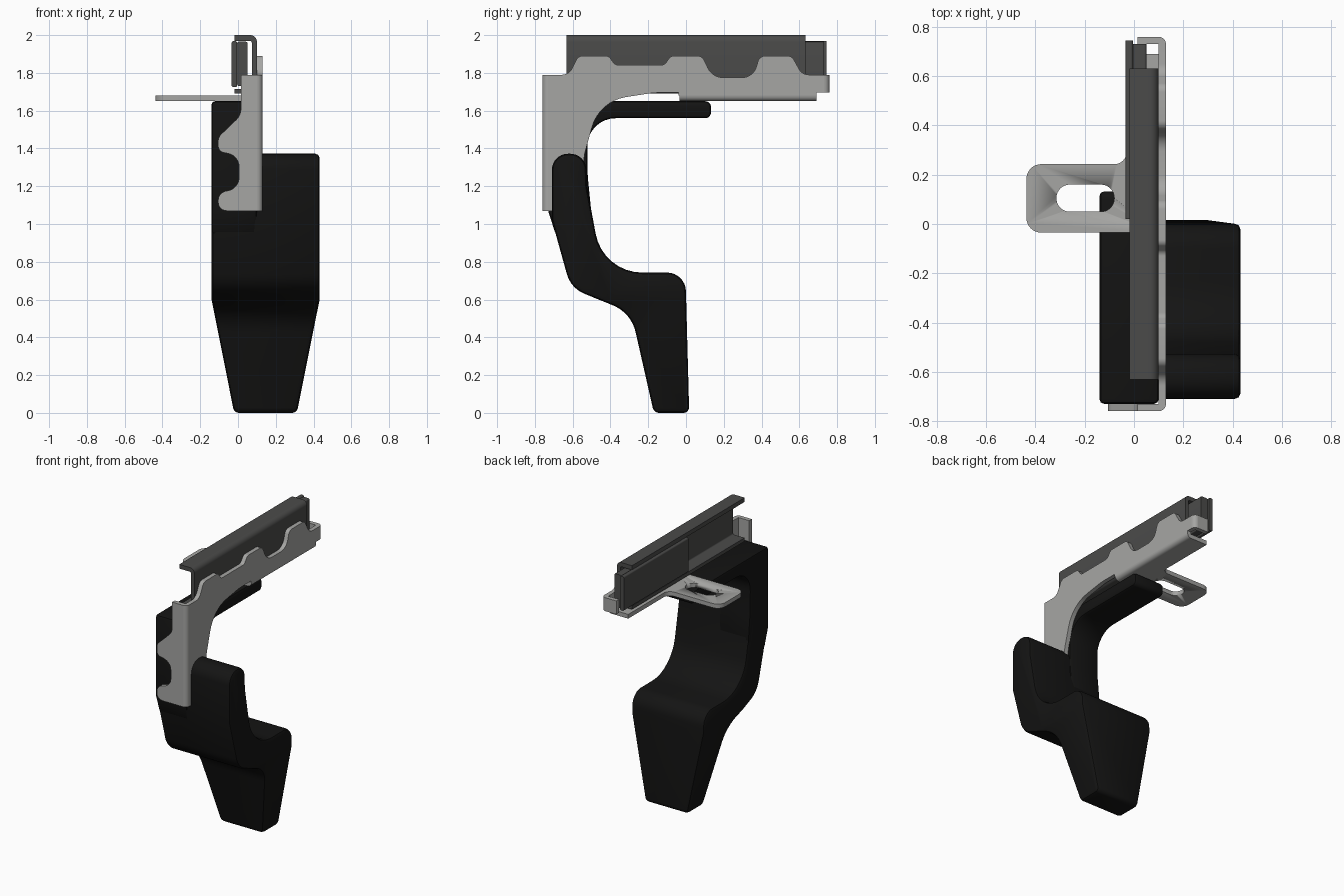
import bpy, bmesh, math
from mathutils import Vector

if "Cube" in bpy.data.objects:
    bpy.data.objects.remove(bpy.data.objects["Cube"])


def material(name, v):
    m = bpy.data.materials.new(name)
    m.diffuse_color = (v, v, v * 0.97, 1)
    m.use_nodes = True
    m.node_tree.nodes["Principled BSDF"].inputs["Base Color"].default_value = m.diffuse_color
    return m


BLACK, DARK, STEEL = material("black", 0.007), material("dark", 0.07), material("steel", 0.38)


def rounded(points, steps=8):
    """Fillet each (u, v, radius) corner of a closed outline."""
    out, n = [], len(points)
    for i, p in enumerate(points):
        c = Vector(p[:2])
        r = p[2] if len(p) > 2 else 0
        a = Vector(points[i - 1][:2]) - c
        b = Vector(points[(i + 1) % n][:2]) - c
        half = a.angle(b) / 2
        if r == 0 or half > 1.55:
            out.append(c)
            continue
        t = min(r / math.tan(half), a.length * 0.49, b.length * 0.49)
        r = t * math.tan(half)
        a.normalize()
        b.normalize()
        centre = c + (a + b).normalized() * (r / math.sin(half))
        s, e = c + a * t - centre, c + b * t - centre
        sweep = s.angle_signed(e)
        a0 = math.atan2(s.y, s.x)
        for k in range(steps + 1):
            g = a0 - sweep * k / steps
            out.append(centre + Vector((math.cos(g), math.sin(g))) * r)
    return out


def prism(name, points, axis, lo, hi, mat, bevel=0, shape=None):
    """Extrude an outline along an axis; outlines are (y,z), (x,z) or (x,y)."""
    put = {"x": lambda u, v: (lo, u, v), "y": lambda u, v: (u, lo, v), "z": lambda u, v: (u, v, lo)}[axis]
    bm = bmesh.new()
    face = bm.faces.new([bm.verts.new(put(*p)) for p in rounded(points)])
    res = bmesh.ops.extrude_face_region(bm, geom=[face])
    move = Vector([(hi - lo) * (axis == k) for k in "xyz"])
    bmesh.ops.translate(bm, vec=move, verts=[g for g in res["geom"] if isinstance(g, bmesh.types.BMVert)])
    bmesh.ops.remove_doubles(bm, verts=bm.verts, dist=0.0005)
    if shape:
        shape(bm)
    bmesh.ops.recalc_face_normals(bm, faces=bm.faces)
    if bevel:
        edges = [e for e in bm.edges if e.is_manifold and e.is_convex and e.calc_face_angle() > math.radians(50)]
        bmesh.ops.bevel(bm, geom=edges, offset=bevel, segments=2, profile=0.5, affect="EDGES", clamp_overlap=False)
    me = bpy.data.meshes.new(name)
    bm.to_mesh(me)
    bm.free()
    ob = bpy.data.objects.new(name, me)
    bpy.context.collection.objects.link(ob)
    me.materials.append(mat)
    bpy.ops.object.select_all(action="DESELECT")
    ob.select_set(True)
    bpy.context.view_layer.objects.active = ob
    bpy.ops.object.shade_smooth_by_angle(angle=math.radians(35))
    return ob


def rect(u0, u1, v0, v1, r=0):
    return [(u0, v0, r), (u1, v0, r), (u1, v1, r), (u0, v1, r)]


def bend(name, cu, cv, su, sv, axis, lo, hi):
    """Quarter-round sheet metal bend."""
    pts = [(cu, cv)] + [(cu + su * 0.03 * math.cos(k * math.pi / 12),
                         cv + sv * 0.03 * math.sin(k * math.pi / 12)) for k in range(7)]
    prism(name, pts, axis, lo, hi, STEEL)


# Lever: wide paddle that tapers toward its tip
def taper(bm):
    bmesh.ops.bisect_plane(bm, geom=bm.verts[:] + bm.edges[:] + bm.faces[:],
                           plane_co=(0, 0, 0.6), plane_no=(0, 0, 1))
    for v in bm.verts:
        if v.co.z < 0.6:
            k = 1 - 0.42 * (0.6 - v.co.z) / 0.6
            v.co.x = 0.145 + (v.co.x - 0.145) * k


prism("lever_paddle", [
    (-0.71, 1.372, 0.085), (-0.71, 1.02), (-0.61, 0.66, 0.16), (-0.29, 0.53, 0.2), (-0.17, 0, 0.035),
    (0.017, 0, 0.03), (-0.003, 0.743, 0.1), (-0.44, 0.743, 0.25), (-0.525, 1.2), (-0.53, 1.372, 0.085),
], "x", -0.14, 0.432, BLACK, 0.022, taper)

# Lever arm: upright with a square outer corner and an arched inside
prism("lever_arm", [
    (-0.73, 1.65), (-0.73, 1.07), (-0.69, 0.945), (-0.56, 0.9), (-0.50, 1.05), (-0.52, 1.25),
    (-0.525, 1.56, 0.15), (0.132, 1.56, 0.03), (0.132, 1.65, 0.03),
], "x", -0.14, 0.10, BLACK, 0.018)

# Bracket side plate with wavy top and arched cut-out
prism("bracket_side", [
    (-0.73, 1.07), (-0.73, 1.79), (-0.62, 1.79, 0.06), (-0.57, 1.89, 0.04), (-0.41, 1.89, 0.03),
    (-0.375, 1.842, 0.03), (-0.115, 1.842, 0.03), (-0.08, 1.89, 0.03), (0.085, 1.89, 0.04),
    (0.14, 1.775, 0.09), (0.355, 1.775, 0.09), (0.39, 1.89, 0.04), (0.56, 1.89, 0.04),
    (0.615, 1.79, 0.06), (0.73, 1.79), (0.73, 1.695), (0.69, 1.695), (0.69, 1.68),
    (-0.04, 1.68), (-0.04, 1.695), (-0.17, 1.695, 0.3), (-0.46, 1.65, 0.25), (-0.54, 1.36, 0.2), (-0.54, 1.07),
], "x", 0.10, 0.13, STEEL)

# Bracket front flange with two lobes
prism("bracket_front_flange", [
    (0.10, 1.07), (0.10, 1.79), (0.015, 1.79), (0.015, 1.575, 0.08), (-0.105, 1.46, 0.05),
    (-0.105, 1.385, 0.035), (0.005, 1.36, 0.08), (0.005, 1.19, 0.07), (-0.105, 1.165, 0.05), (-0.105, 1.07, 0.045),
], "y", -0.76, -0.73, STEEL)
prism("bracket_back_flange", rect(0.015, 0.10, 1.695, 1.79), "y", 0.73, 0.76, STEEL)
bend("bracket_front_bend", 0.10, -0.73, 1, -1, "z", 1.07, 1.79)
bend("bracket_back_bend", 0.10, 0.73, 1, 1, "z", 1.695, 1.79)
bend("bracket_bottom_bend", 0.10, 1.68, 1, -1, "y", -0.035, 0.69)

# Bottom flange with the slotted mounting tab
tab = prism("bracket_tab", [
    (0.10, -0.035), (-0.437, -0.035, 0.06), (-0.437, 0.243, 0.06), (-0.03, 0.243, 0.05),
    (-0.03, 0.69), (0.10, 0.69),
], "z", 1.65, 1.68, STEEL)
slot = prism("slot_cutter", rect(-0.315, -0.08, 0.05, 0.16, 0.054), "z", 1.6, 1.75, STEEL)
slot.hide_render = True
slot.hide_set(True)
cut = tab.modifiers.new("slot", "BOOLEAN")
cut.object = slot
cut.solver = "EXACT"

# Outer rail: channel open to the left
prism("outer_rail", [
    (-0.018, 1.97), (-0.018, 2.0), (0.10, 2.0, 0.035), (0.10, 1.69, 0.03), (-0.018, 1.69),
    (-0.018, 1.715), (0.073, 1.715, 0.01), (0.073, 1.97, 0.01),
], "y", -0.632, 0.632, DARK)

# Inner slider
prism("slider_face", rect(-0.034, -0.004, 1.725, 1.968, 0.01), "y", 0.02, 0.745, DARK)
prism("slider_core", rect(-0.004, 0.05, 1.73, 1.965, 0.008), "y", 0.03, 0.73, DARK)
